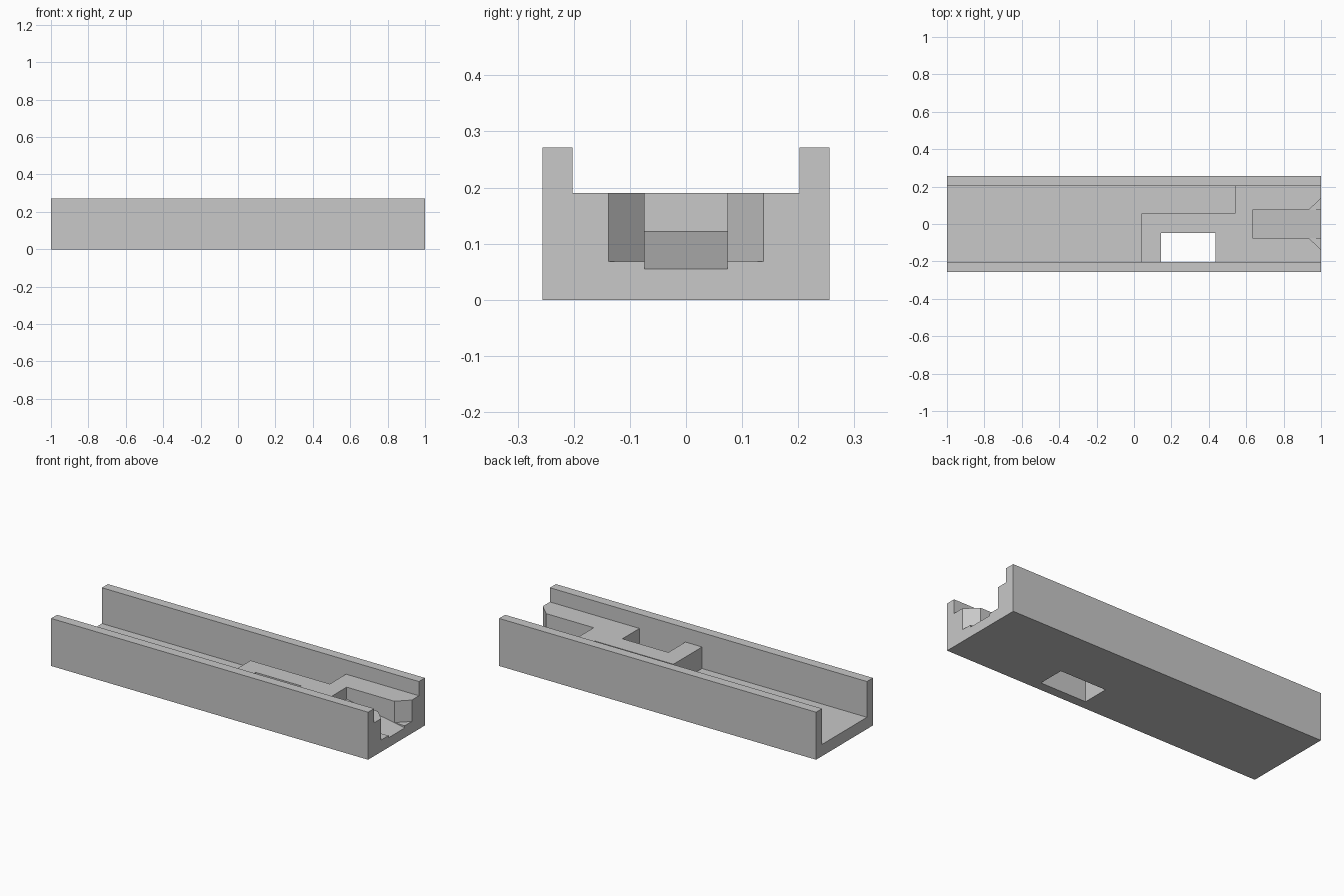
import bpy
import bmesh
from mathutils import Vector

cube = bpy.data.objects.get("Cube")
if cube:
    bpy.data.objects.remove(cube, do_unlink=True)

grey = bpy.data.materials.new("light grey")
grey.use_nodes = True
grey.diffuse_color = (0.58, 0.58, 0.58, 1)
grey.node_tree.nodes["Principled BSDF"].inputs["Base Color"].default_value = grey.diffuse_color


def prism(name, outline, low, high, axis="z"):
    """Extrude an xy outline along z, or an xz outline along y."""
    def place(a, b):
        return (a, b, low) if axis == "z" else (a, low, b)

    bm = bmesh.new()
    face = bm.faces.new([bm.verts.new(place(a, b)) for a, b in outline])
    grown = bmesh.ops.extrude_face_region(bm, geom=[face])
    moved = [v for v in grown["geom"] if isinstance(v, bmesh.types.BMVert)]
    shift = high - low
    bmesh.ops.translate(bm, verts=moved, vec=Vector((0, 0, shift) if axis == "z" else (0, shift, 0)))
    bmesh.ops.recalc_face_normals(bm, faces=bm.faces)
    mesh = bpy.data.meshes.new(name)
    bm.to_mesh(mesh)
    bm.free()
    mesh.materials.append(grey)
    obj = bpy.data.objects.new(name, mesh)
    bpy.context.collection.objects.link(obj)
    return obj


def rect(x0, x1, y0, y1):
    return [(x0, y0), (x1, y0), (x1, y1), (x0, y1)]


HALF, INNER = 0.256, 0.202      # outer and inner half widths
FLOOR, DECK, TOP = 0.067, 0.19, 0.271
SLOT, OVER = 0.074, 0.4         # slot half width, height above everything

body = prism("channel_body", rect(-1, 1, -HALF, HALF), 0, TOP)

cutters = [
    # open trough between the side walls
    prism("trough_cutter", rect(-1.1, 1.1, -INNER, INNER), DECK, OVER),
    # lower floor, leaving the stepped deck standing
    prism("floor_cutter", [(-1.1, -INNER), (0.04, -INNER), (0.04, 0.056),
                           (0.54, 0.056), (0.54, INNER), (-1.1, INNER)], FLOOR, OVER),
    # window through the deck and base
    prism("window_cutter", rect(0.145, 0.435, -INNER, -0.048), -0.1, OVER),
    # slot with a sloping floor
    prism("slot_cutter", [(0.634, 0.122), (1.1, 0.037), (1.1, OVER), (0.634, OVER)],
          -SLOT, SLOT, "y"),
    # flared mouth of the slot
    prism("mouth_cutter", [(0.934, -SLOT), (1.066, -INNER), (1.066, INNER), (0.934, SLOT)],
          FLOOR + 0.001, OVER),
]

# Cut the body, then discard the cutters
for cutter in cutters:
    cutter.hide_render = True
    mod = body.modifiers.new(cutter.name, "BOOLEAN")
    mod.operation = "DIFFERENCE"
    mod.solver = "EXACT"
    mod.object = cutter

graph = bpy.context.evaluated_depsgraph_get()
result = bpy.data.meshes.new_from_object(body.evaluated_get(graph))
body.modifiers.clear()
body.data = result
for cutter in cutters:
    bpy.data.objects.remove(cutter, do_unlink=True)
